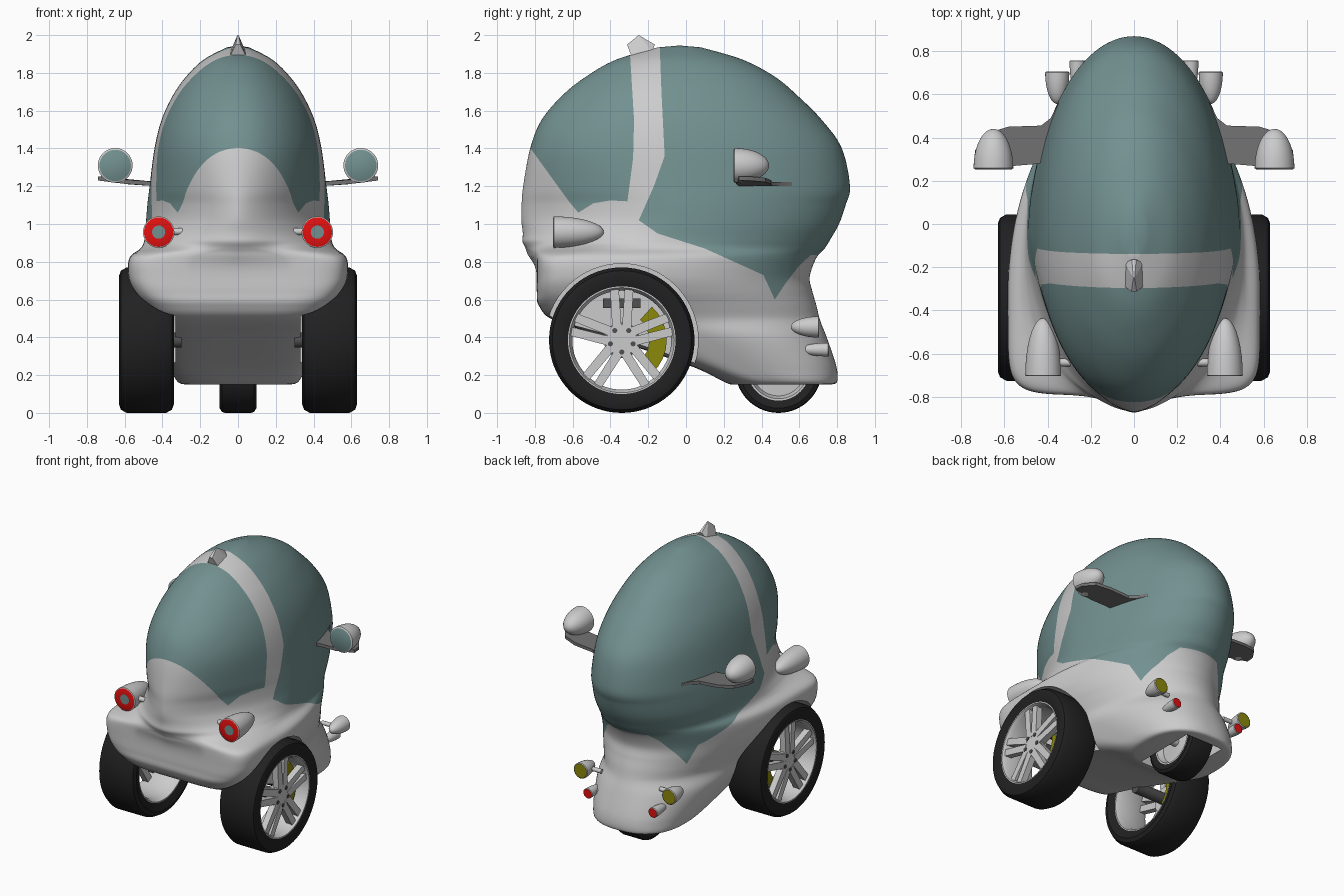
import bpy, bmesh, math
from mathutils import Vector
from mathutils.geometry import intersect_point_line

if "Cube" in bpy.data.objects:
    bpy.data.objects.remove(bpy.data.objects["Cube"])

def mat(name, r, g, b):
    m = bpy.data.materials.new(name)
    m.diffuse_color = (r, g, b, 1)
    m.use_nodes = True
    m.node_tree.nodes["Principled BSDF"].inputs["Base Color"].default_value = m.diffuse_color
    return m

GREY = mat("light_grey_paint", .60, .60, .60)
TEAL = mat("teal_glass", .17, .28, .28)
BLACK = mat("black_rubber", .015, .015, .015)
RED = mat("red_lens", .78, .005, .005)
YELLOW = mat("olive_yellow", .26, .25, .003)
DARK = mat("dark_metal", .08, .08, .08)
MID = mat("mid_grey_arm", .17, .17, .17)

def finish(name, bm, mats, angle=35):
    bmesh.ops.remove_doubles(bm, verts=bm.verts, dist=1e-5)
    bmesh.ops.recalc_face_normals(bm, faces=bm.faces)
    me = bpy.data.meshes.new(name)
    bm.to_mesh(me)
    bm.free()
    for m in mats:
        me.materials.append(m)
    ob = bpy.data.objects.new(name, me)
    bpy.context.collection.objects.link(ob)
    smooth(ob, angle)
    return ob

def smooth(ob, angle=35):
    bpy.ops.object.select_all(action='DESELECT')
    ob.select_set(True)
    bpy.context.view_layer.objects.active = ob
    bpy.ops.object.shade_smooth_by_angle(angle=math.radians(angle))

def lathe(bm, prof, origin, axis='x', idx=None, closed=False, segs=40, flip=1):
    """Revolve (radius, along-axis) points about an axis through origin."""
    rings = []
    for r, a in prof:
        ring = []
        for i in range(segs):
            t = 2 * math.pi * i / segs
            c, s = r * math.cos(t), r * math.sin(t)
            p = (a * flip, c, s) if axis == 'x' else (c, a * flip, s)
            ring.append(bm.verts.new(Vector(origin) + Vector(p)))
        rings.append(ring)
    n = len(rings)
    for k in range(n if closed else n - 1):
        A, B = rings[k], rings[(k + 1) % n]
        for i in range(segs):
            j = (i + 1) % segs
            f = bm.faces.new((A[i], A[j], B[j], B[i]))
            f.material_index = idx[k] if idx else 0

def prism(bm, pts, lo, hi, place):
    """Extrude a 2D outline between lo and hi; place maps (u, v, w) to space."""
    A = [bm.verts.new(place(u, v, lo)) for u, v in pts]
    B = [bm.verts.new(place(u, v, hi)) for u, v in pts]
    bm.faces.new(A)
    bm.faces.new(B)
    for i in range(len(pts)):
        j = (i + 1) % len(pts)
        bm.faces.new((A[i], A[j], B[j], B[i]))

def bullet(R, tip, face, n=9):
    """Half-ellipse pod profile from its tip to its flat face."""
    return [(R * math.sin(math.pi / 2 * k / n), face + (tip - face) * math.cos(math.pi / 2 * k / n))
            for k in range(n + 1)]

# --- body: horizontal slices (z, y min, y max, half width, y of width, front squareness)
ROWS = [
    (.15, .24, .76, .27, .48, 3), (.165, .20, .80, .32, .45, 3),
    (.25, .02, .795, .365, .30, 4), (.40, -.42, .745, .43, .10, 4),
    (.49, -.70, .71, .46, -.10, 5), (.57, -.78, .69, .505, -.20, 6),
    (.64, -.79, .67, .55, -.28, 7), (.72, -.79, .655, .58, -.32, 7),
    (.82, -.79, .69, .575, -.30, 7), (.872, -.79, .735, .515, -.18, 3.2),
    (.92, -.83, .765, .495, -.10, 2.1), (1.0, -.868, .81, .488, -.06, 1.65),
    (1.1, -.87, .845, .48, -.05, 1.6), (1.2, -.862, .868, .468, -.05, 1.75),
    (1.4, -.825, .825, .442, -.05, 2), (1.55, -.765, .72, .405, -.05, 2),
    (1.68, -.655, .59, .345, -.05, 2), (1.78, -.53, .47, .275, -.04, 2),
    (1.87, -.37, .30, .182, -.04, 2), (1.935, -.15, .08, .06, -.035, 2)]

def catmull(a, b, c, d, t):
    return .5 * (2*b + (c-a)*t + (2*a-5*b+4*c-d)*t*t + (3*b-a-3*c+d)*t**3)

slices = []
for i in range(len(ROWS) - 1):
    q = [ROWS[max(0, min(len(ROWS) - 1, i + k))] for k in (-1, 0, 1, 2)]
    for s in range(7):
        slices.append([catmull(*v, s / 7) for v in zip(*q)])
slices.append(list(ROWS[-1]))

SEG = 144
bm = bmesh.new()
rings = []
for z, y0, y1, w, yw, nf in slices:
    nb = 2.4 - .4 * min(1, max(0, (z - .25) / .25))   # tail is squarer low down
    ring = []
    for i in range(SEG):
        t = 2 * math.pi * i / SEG
        c, s = math.cos(t), math.sin(t)
        e = 2 / (nb if c > 0 else nf)
        y = yw + (y1 - yw if c > 0 else y0 - yw) * abs(c) ** e
        x = math.copysign(w * abs(s) ** e, s)
        if c < 0:   # rounded nose swelling out of the front panel
            y -= .06 * math.exp(-((z - .87) / .07) ** 2 - (x / .17) ** 2)
        ring.append(bm.verts.new((x, y, z)))
    rings.append(ring)
for A, B in zip(rings, rings[1:]):
    for i in range(SEG):
        j = (i + 1) % SEG
        bm.faces.new((A[i], A[j], B[j], B[i]))
pole = bm.verts.new((0, -.035, 1.945))
for i in range(SEG):
    bm.faces.new((rings[-1][i], rings[-1][(i + 1) % SEG], pole))
bm.faces.new(rings[0])
bmesh.ops.remove_doubles(bm, verts=bm.verts, dist=1e-5)

# --- window outlines in (y, z): cut crisp borders, then colour the inside
FRONT_WINDOW = [
    (-.30, 2.1), (-.297, 1.91), (-.275, 1.55), (-.28, 1.35), (-.31, 1.12), (-.40, 1.125),
    (-.49, 1.11), (-.57, 1.06), (-.62, 1.12), (-.70, 1.23), (-.83, 1.41), (-1, 1.41), (-1, 2.1)]
REAR_WINDOW = [
    (-.145, 2.1), (-.13, 1.7), (-.113, 1.36), (-.17, 1.2), (-.25, 1.02), (-.15, .95),
    (.10, .87), (.41, .73), (.47, .60), (.53, .69), (.60, .78), (.66, .835), (1, .86), (1, 2.1)]
WINDOWS = [FRONT_WINDOW, REAR_WINDOW]

def inside(p, poly):
    hit = False
    for (ay, az), (by, bz) in zip(poly, poly[1:] + poly[:1]):
        if (az > p.z) != (bz > p.z) and p.y < (by - ay) * (p.z - az) / (bz - az) + ay:
            hit = not hit
    return hit

for poly in WINDOWS:
    for a, b in zip(poly, poly[1:]):
        A, B = Vector((0, *a)), Vector((0, *b))
        d = B - A
        m = .015 / d.length
        geom = set()
        for f in bm.faces:
            c = f.calc_center_median()
            c.x = 0
            q, t = intersect_point_line(c, A, B)
            if -m < t < 1 + m and (c - q).length < .08:
                geom.update([f, *f.edges, *f.verts])
        if geom:
            bmesh.ops.bisect_plane(bm, geom=list(geom), dist=1e-5, plane_co=A,
                                   plane_no=Vector((0, -d.z, d.y)).normalized())
for f in bm.faces:
    c = f.calc_center_median()
    f.material_index = int(any(inside(c, p) for p in WINDOWS))
body = finish("body_shell", bm, [GREY, TEAL])

# --- wheel wells cut out of the body
bm = bmesh.new()
for s in (1, -1):
    lathe(bm, [(0, .33), (.405, .33), (.405, .9), (0, .9)], (0, -.34, .385), flip=s, segs=64)
lathe(bm, [(0, -.15), (.25, -.15), (.25, .15), (0, .15)], (0, .485, .23), segs=48)
cutter = finish("wheel_well_cutter", bm, [GREY])
cutter.hide_render = True
mod = body.modifiers.new("wells", 'BOOLEAN')
mod.operation, mod.solver, mod.object = 'DIFFERENCE', 'EXACT', cutter
bpy.context.view_layer.objects.active = body
bpy.ops.object.modifier_apply(modifier=mod.name)
bpy.data.objects.remove(cutter)
smooth(body)

# --- roof fin
bm = bmesh.new()
for s in (1, -1):
    for x, y, z in [(.012, -.312, 1.95), (.042, -.29, 1.89), (.003, -.25, 2.0),
                    (.01, -.165, 1.95), (.042, -.18, 1.91)]:
        bm.verts.new((x * s, y, z))
bmesh.ops.convex_hull(bm, input=bm.verts)
finish("roof_fin", bm, [GREY], 20)

TIRE = [(.285, .36), (.34, .34), (.368, .35), (.385, .38), (.385, .59), (.368, .62),
        (.34, .63), (.285, .615)]
RIM = [(.29, .36), (.29, .615), (.278, .615), (.262, .585), (.262, .40), (.278, .36)]
ARM = [(.33, .40), (.35, .56), (.385, .49), (.43, .455), (.58, .45), (.68, .42),
       (.735, .34), (.74, .28), (.60, .265), (.42, .28), (.38, .24)]

for s, side in ((1, "right"), (-1, "left")):
    hub = Vector((0, -.34, .385))
    on_x = lambda u, v, w: hub + Vector((w * s, u, v))
    # big wheel
    bm = bmesh.new()
    lathe(bm, TIRE, hub, closed=True, segs=72, flip=s)
    finish("tire_" + side, bm, [BLACK])
    bm = bmesh.new()
    lathe(bm, RIM, hub, closed=True, segs=72, flip=s)
    finish("rim_" + side, bm, [GREY])
    bm = bmesh.new()
    lathe(bm, [(0, .54), (.09, .54), (.095, .585), (.08, .598), (0, .598)], hub, flip=s)
    for k in range(5):
        a = math.radians(90 + 72 * k)
        for e in (1, -1):
            pts = [(.05, .0), (.06, .05), (.275, .062), (.275, .016)]
            prism(bm, [(r * math.cos(a) - e * t * math.sin(a),
                        r * math.sin(a) + e * t * math.cos(a)) for r, t in pts],
                  .555, .60, on_x)
    finish("spokes_" + side, bm, [GREY])
    # wheel nuts, axle and suspension block
    bm = bmesh.new()
    for k in range(5):
        a = math.radians(54 + 72 * k)
        lathe(bm, [(0, .58), (.014, .58), (.014, .604), (0, .604)],
              hub + Vector((0, .063 * math.cos(a), .063 * math.sin(a))), segs=8, flip=s)
    lathe(bm, [(0, .30), (.04, .30), (.04, .55), (0, .55)], hub, segs=20, flip=s)
    prism(bm, [(-.10, .17), (.10, .17), (.10, .22), (-.10, .22)], .28, .44, on_x)
    finish("nuts_and_axle_" + side, bm, [DARK])
    # brake caliper
    bm = bmesh.new()
    arc = [math.radians(-48 + 96 * i / 8) for i in range(9)]
    prism(bm, [(.238 * math.cos(a), .238 * math.sin(a)) for a in arc] +
          [(.145 * math.cos(a), .145 * math.sin(a)) for a in reversed(arc)], .44, .54, on_x)
    finish("brake_caliper_" + side, bm, [YELLOW])
    # front lamp with its bracket
    bm = bmesh.new()
    lathe(bm, bullet(.083, -.435, -.70) + [(.078, -.703), (.035, -.703), (0, -.703)],
          (.42 * s, 0, .957), 'y', idx=[0] * 10 + [1, 2])
    lathe(bm, [(0, .25), (.018, .25), (.018, .40), (0, .40)], (0, -.64, .96), segs=16, flip=s)
    finish("front_lamp_" + side, bm, [GREY, RED, TEAL])
    # side mirror and its arm
    bm = bmesh.new()
    lathe(bm, bullet(.092, .44, .258) + [(.083, .252), (0, .252)],
          (.65 * s, 0, 1.31), 'y', idx=[0] * 10 + [1])
    finish("mirror_" + side, bm, [GREY, TEAL])
    bm = bmesh.new()
    prism(bm, ARM, 1.20, 1.222,
          lambda u, v, w: Vector((u * s, v, w + .03 * max(0, u - .5) / .24)))
    finish("mirror_arm_" + side, bm, [MID])
    # rear lamps: large yellow, small red
    for name, x, z, r, y0, y1, lens in (("upper", .355, .455, .056, .555, .705, YELLOW),
                                        ("lower", .262, .335, .036, .60, .757, RED)):
        bm = bmesh.new()
        lathe(bm, bullet(r, y0, y1 - .004) + [(r * .9, y1), (0, y1)], (x * s, 0, z), 'y',
              idx=[0] * 10 + [1], segs=28)
        lathe(bm, [(0, x - .12), (.015, x - .12), (.015, x), (0, x)],
              (0, (y0 + y1) / 2, z), segs=12, flip=s)
        finish(name + "_rear_lamp_" + side, bm, [GREY, lens])
    # fork leg of the small wheel
    bm = bmesh.new()
    prism(bm, [(.46, .20), (.52, .20), (.53, .55), (.45, .55)], .115, .14,
          lambda u, v, w: Vector((w * s, u, v)))
    finish("fork_leg_" + side, bm, [GREY])

# --- small rear wheel
SMALL = [(.165, .085), (.205, .097), (.225, .085), (.23, .07)]
bm = bmesh.new()
lathe(bm, SMALL + [(r, -a) for r, a in reversed(SMALL)], (0, .49, .23), closed=True, segs=56)
finish("small_tire", bm, [BLACK])
HALF = [(0, .12), (.03, .12), (.03, .05), (.14, .04), (.155, .085), (.17, .085)]
bm = bmesh.new()
lathe(bm, HALF + [(r, -a) for r, a in reversed(HALF)], (0, .49, .23), segs=56)
finish("small_rim", bm, [GREY])
